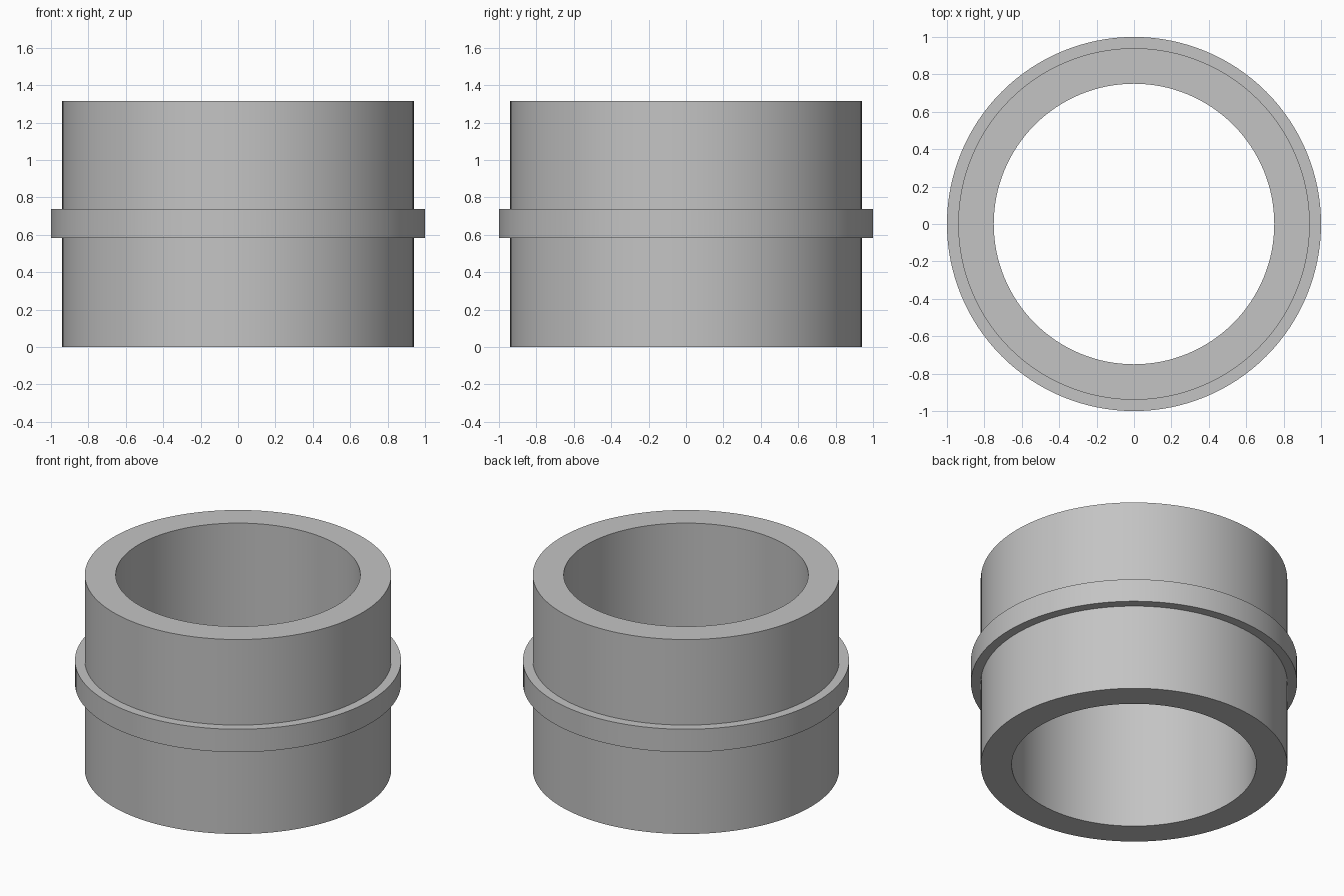
import bpy
import bmesh
from math import cos, sin, tau

cube = bpy.data.objects.get("Cube")
if cube:
    bpy.data.objects.remove(cube, do_unlink=True)

SEGMENTS = 128
BORE, BODY, COLLAR = 0.75, 0.94, 1.0
HEIGHT, COLLAR_LOW, COLLAR_HIGH = 1.316, 0.582, 0.737

# One plain grey for the whole part
grey = bpy.data.materials.new("plain_grey")
grey.use_nodes = True
colour = (0.55, 0.55, 0.55, 1)
grey.diffuse_color = colour
grey.node_tree.nodes["Principled BSDF"].inputs["Base Color"].default_value = colour


def lathe(name, profile):
    """Turn a closed (radius, height) profile around the z axis."""
    bm = bmesh.new()
    rings = []
    for i in range(SEGMENTS):
        a = tau * i / SEGMENTS
        rings.append([bm.verts.new((r * cos(a), r * sin(a), z)) for r, z in profile])
    for i, ring in enumerate(rings):
        following = rings[(i + 1) % SEGMENTS]
        for j in range(len(profile)):
            k = (j + 1) % len(profile)
            bm.faces.new((ring[j], following[j], following[k], ring[k]))
    bmesh.ops.recalc_face_normals(bm, faces=bm.faces[:])
    mesh = bpy.data.meshes.new(name)
    bm.to_mesh(mesh)
    bm.free()
    mesh.materials.append(grey)
    obj = bpy.data.objects.new(name, mesh)
    bpy.context.collection.objects.link(obj)
    bpy.ops.object.select_all(action="DESELECT")
    obj.select_set(True)
    bpy.context.view_layer.objects.active = obj
    bpy.ops.object.shade_smooth_by_angle(angle=0.5)
    return obj


# Hollow sleeve with a raised collar around its middle
lathe("collared_sleeve", [
    (BORE, 0), (BODY, 0),
    (BODY, COLLAR_LOW), (COLLAR, COLLAR_LOW),
    (COLLAR, COLLAR_HIGH), (BODY, COLLAR_HIGH),
    (BODY, HEIGHT), (BORE, HEIGHT),
])
